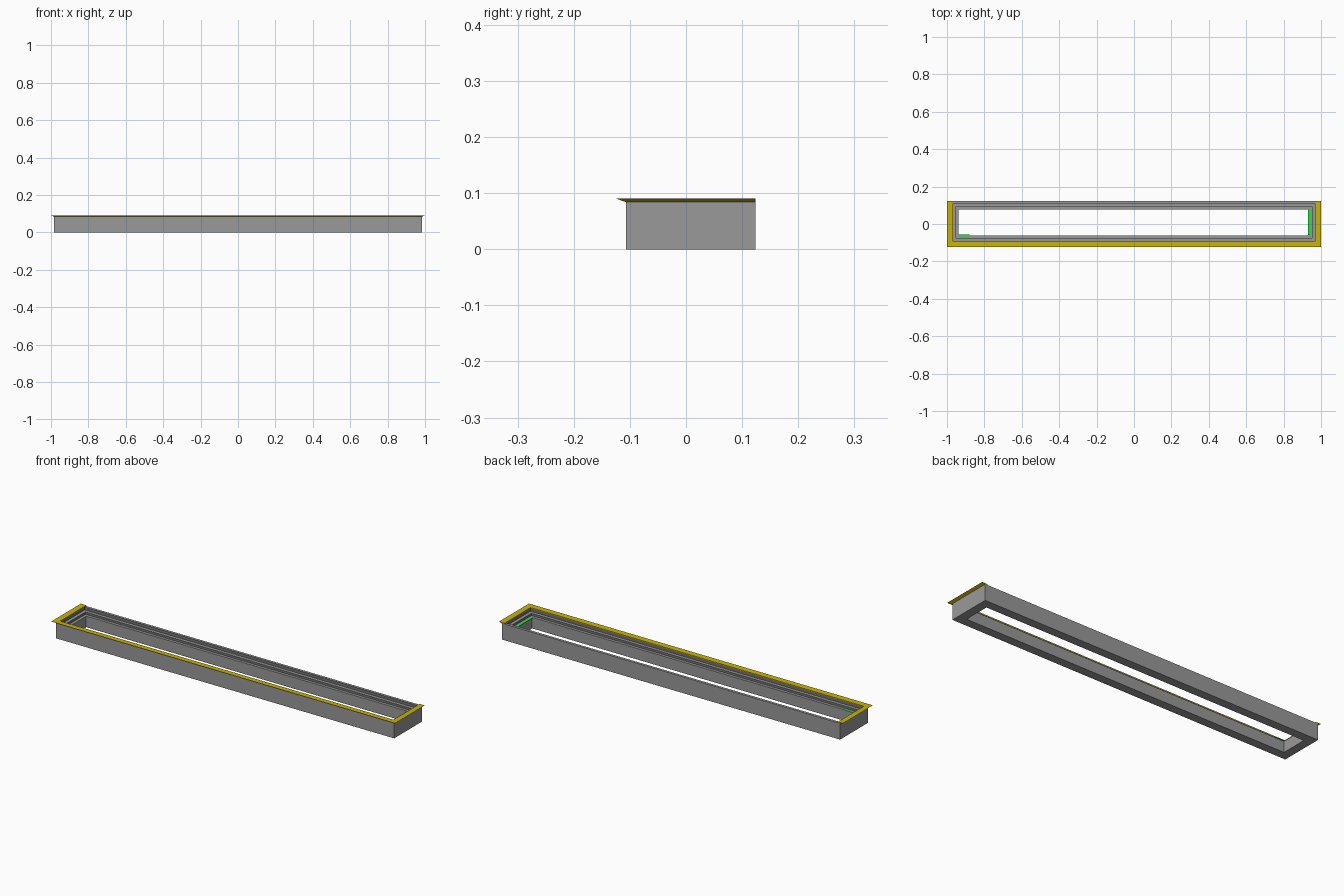
import bpy

if "Cube" in bpy.data.objects:
    bpy.data.objects.remove(bpy.data.objects["Cube"])

# outer footprint of the frame
XO, Y0, Y1 = 0.983, -0.107, 0.124
GREY = (0.32, 0.32, 0.32, 1)
DARK = (0.17, 0.17, 0.17, 1)
YELLOW = (0.58, 0.45, 0.003, 1)
GREEN = (0.0, 0.95, 0.02, 1)


def make(name, verts, faces, *colors):
    me = bpy.data.meshes.new(name)
    me.from_pydata(verts, [], faces)
    ob = bpy.data.objects.new(name, me)
    bpy.context.collection.objects.link(ob)
    for i, color in enumerate(colors):
        mat = bpy.data.materials.new(f"{name}_paint_{i}")
        mat.diffuse_color = color
        mat.use_nodes = True
        mat.node_tree.nodes["Principled BSDF"].inputs["Base Color"].default_value = mat.diffuse_color
        me.materials.append(mat)
    return ob


def ring(name, profile, dark_segments):
    """Sweep a closed (inset, z) profile round the rectangular footprint."""
    verts = []
    for d, z in profile:
        verts += [(-XO + d, Y0 + d, z), (XO - d, Y0 + d, z),
                  (XO - d, Y1 - d, z), (-XO + d, Y1 - d, z)]
    n = len(profile)
    faces = []
    for i in range(n):
        a, b = 4 * i, 4 * ((i + 1) % n)
        for k in range(4):
            m = (k + 1) % 4
            faces.append((a + k, b + k, b + m, a + m))
    ob = make(name, verts, faces, GREY, DARK)
    for p in ob.data.polygons:
        p.material_index = int(p.index // 4 in dark_segments)
    return ob


# stepped curb frame, one ledge below the other inside, step risers darker
ring("stepped_frame", [
    (0, 0), (0.046, 0), (0.046, 0.058), (0.031, 0.058), (0.031, 0.070),
    (0.014, 0.070), (0.014, 0.085), (0, 0.085)], {3, 5})

# U-shaped yellow flange: wedge section, mitred at the front corners, open at the back
section = [(-0.017, 0.090), (0.014, 0.089), (0.014, 0.085), (0.0, 0.084)]
verts = []
for sx, at_back in ((-1, True), (-1, False), (1, False), (1, True)):
    for d, z in section:
        verts.append((sx * (XO - d), Y1 if at_back else Y0 + d, z))
faces = [(0, 1, 2, 3), (15, 14, 13, 12)]
for s in range(3):
    for i in range(4):
        j = (i + 1) % 4
        faces.append((4 * s + i, 4 * s + 4 + i, 4 * s + 4 + j, 4 * s + j))
make("yellow_flange", verts, faces, YELLOW)


# thin green seals lying on the lowest ledge along the inner opening
def seal(name, x0, x1, y0, y1, z0, z1):
    v = [(x, y, z) for x in (x0, x1) for y in (y0, y1) for z in (z0, z1)]
    f = [(0, 1, 3, 2), (4, 6, 7, 5), (0, 4, 5, 1), (2, 3, 7, 6), (0, 2, 6, 4), (1, 5, 7, 3)]
    make(name, v, f, GREEN)


seal("right_seal", 0.931, 0.943, -0.060, 0.077, 0.057, 0.059)
seal("front_left_seal", -0.937, -0.880, -0.066, -0.057, 0.057, 0.059)
